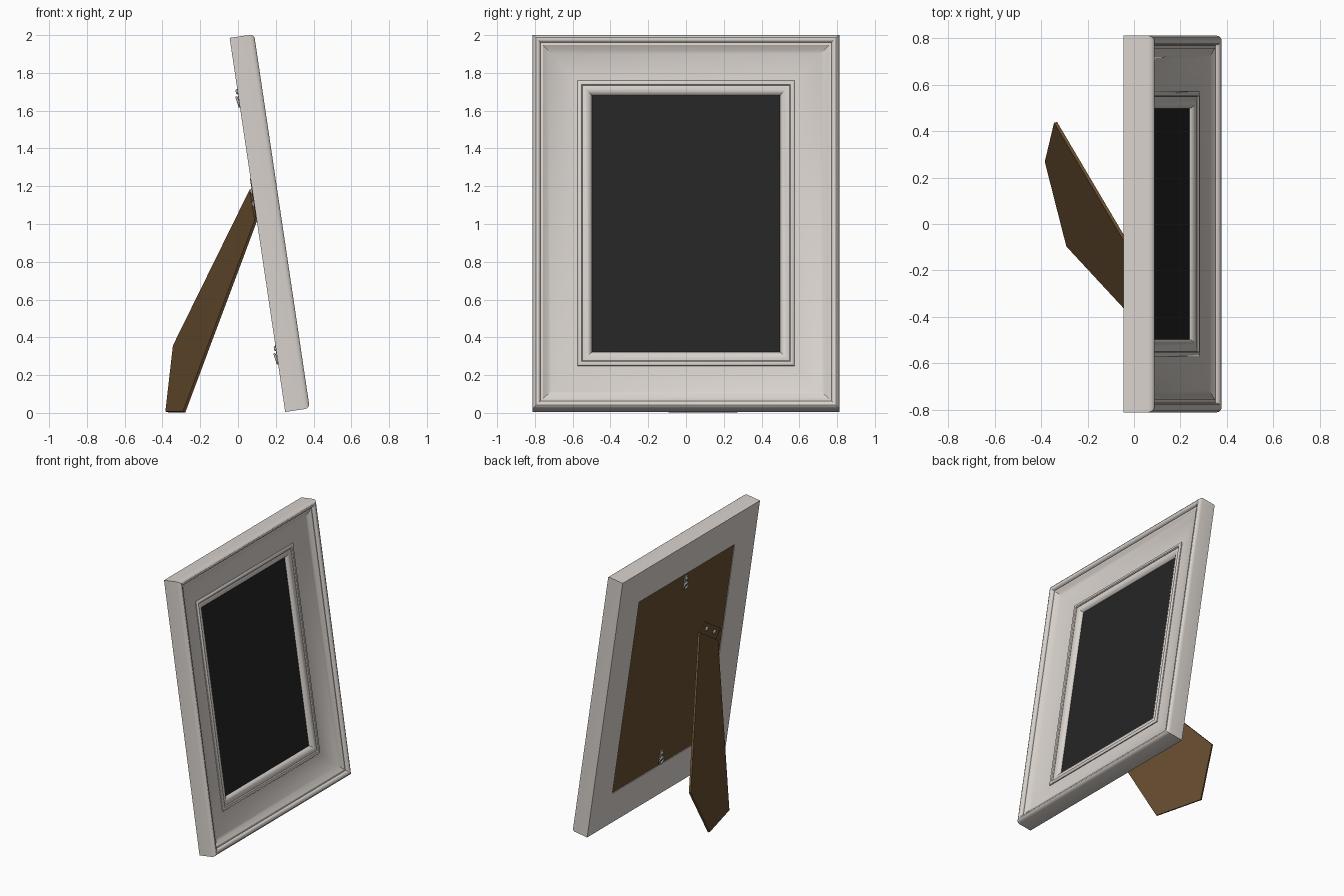
import bpy, bmesh, math
from mathutils import Matrix, Vector

if "Cube" in bpy.data.objects:
    bpy.data.objects.remove(bpy.data.objects["Cube"])

# Local frame space: X = out of the picture face, Y = sideways, Z = up the tilted frame
TILT = math.radians(8.45)
M = Matrix.Translation((0.25, 0, 0.005)) @ Matrix.Rotation(-TILT, 4, 'Y')
HALF_W, HEIGHT = 0.812, 2.002


def mat(name, r, g, b):
    m = bpy.data.materials.new(name)
    m.diffuse_color = (r, g, b, 1)
    m.use_nodes = True
    m.node_tree.nodes["Principled BSDF"].inputs["Base Color"].default_value = m.diffuse_color
    return m


PAINT = mat("warm_white_paint", 0.69, 0.645, 0.605)
BLACK = mat("black_picture", 0.018, 0.018, 0.018)
BROWN = mat("brown_board", 0.14, 0.078, 0.03)
METAL = mat("grey_metal", 0.50, 0.49, 0.47)


def finish(name, bm, material, matrix=M, smooth=True):
    bmesh.ops.recalc_face_normals(bm, faces=bm.faces)
    me = bpy.data.meshes.new(name)
    bm.to_mesh(me)
    bm.free()
    me.materials.append(material)
    if smooth:
        for p in me.polygons:
            p.use_smooth = True
        me.set_sharp_from_angle(angle=math.radians(32))
    ob = bpy.data.objects.new(name, me)
    bpy.context.collection.objects.link(ob)
    ob.matrix_world = matrix
    return ob


def prism(name, points, offset, material, matrix=M):
    """Flat outline extruded by an offset vector."""
    bm = bmesh.new()
    face = bm.faces.new([bm.verts.new(p) for p in points])
    ext = bmesh.ops.extrude_face_region(bm, geom=[face], use_keep_orig=True)
    vs = [g for g in ext["geom"] if isinstance(g, bmesh.types.BMVert)]
    bmesh.ops.translate(bm, verts=vs, vec=offset)
    return finish(name, bm, material, matrix, False)


def plate(name, n0, n1, y0, y1, u0, u1, material):
    pts = [(n0, y0, u0), (n0, y1, u0), (n0, y1, u1), (n0, y0, u1)]
    return prism(name, pts, (n1 - n0, 0, 0), material)


def screw(name, n, y, u, r, depth=0.012):
    bm = bmesh.new()
    bmesh.ops.create_cone(bm, cap_ends=True, segments=20, radius1=r,
                          radius2=r * 0.6, depth=depth)
    mx = M @ Matrix.Translation((n, y, u)) @ Matrix.Rotation(-math.pi / 2, 4, 'Y')
    return finish(name, bm, METAL, mx)


# Moulded frame: (distance in from outer edge, height above back)
profile = [(0, 0), (0, .106), (.003, .118), (.009, .126), (.018, .131),
           (.028, .130), (.036, .125), (.041, .116), (.042, .108),
           (.055, .109), (.063, .104)]
# hollow cove
for i in range(1, 11):
    t = i / 10
    profile.append((.063 + .175 * t, .058 + .046 * (1 - t) ** 2))
# small bead, inner lip and rebate
profile += [(.238, .064), (.243, .069), (.251, .071), (.260, .069), (.265, .063),
            (.265, .060), (.278, .063), (.291, .060), (.303, .053), (.311, .044),
            (.315, .034), (.315, .024), (.247, .024), (.247, 0)]
bm = bmesh.new()
rings = []
for sy, top in ((-1, 0), (1, 0), (1, 1), (-1, 1)):
    rings.append([bm.verts.new((n, sy * (HALF_W - w), HEIGHT - w if top else w))
                  for w, n in profile])
for k in range(4):
    a, b = rings[k], rings[(k + 1) % 4]
    for i in range(len(profile)):
        j = (i + 1) % len(profile)
        bm.faces.new((a[i], a[j], b[j], b[i]))
finish("frame_moulding", bm, PAINT)

# Picture and backing board
e = 0.315
plate("picture", .022, .036, -HALF_W + e, HALF_W - e, e, HEIGHT - e, BLACK)
e = 0.247
plate("backing_board", .005, .023, -HALF_W + e, HALF_W - e, e, HEIGHT - e, BROWN)

# Swung-out easel leg, a five-sided board
leg = [Vector(p) for p in ((-.285, -.095, .005), (-.378, .27, .005), (-.338, .438, .355),
                           (.068, -.25, 1.18), (.095, -.505, 1.02))]
nrm = (leg[4] - leg[3]).cross(leg[2] - leg[3]).normalized()
prism("easel_leg", [p - nrm * .007 for p in leg], nrm * .014, BROWN, Matrix())

# Hinge strip above the leg with two screws
inv = M.inverted()
d, f = inv @ leg[3], inv @ leg[4]
h = Vector((0, f.y - d.y, f.z - d.z)).normalized()
up = Vector((0, h.z, -h.y))
mid = Vector((-.003, (d.y + f.y) / 2, (d.z + f.z) / 2))
corners = [mid + h * a + up * b for a, b in ((-.13, -.01), (.13, -.01), (.13, .085), (-.13, .085))]
prism("hinge_strip", corners, (.01, 0, 0), BROWN)
for i, s in enumerate((-1, 1)):
    p = mid + h * s * .062 + up * .045
    screw(f"hinge_screw_{i + 1}", -.006, p.y, p.z, .019)

# Hanging rings, one near the top and one near the bottom
for label, u in (("top", 1.70), ("bottom", .325)):
    plate(f"{label}_hanger_tab", -.002, .006, -.016, .016, u - .03, u + .035, METAL)
    screw(f"{label}_hanger_screw", -.004, 0, u + .015, .016)
    bpy.ops.mesh.primitive_torus_add(major_radius=.026, minor_radius=.006,
                                     major_segments=24, minor_segments=8)
    ring = bpy.context.object
    ring.name = f"{label}_hanger_ring"
    ring.data.materials.append(METAL)
    for p in ring.data.polygons:
        p.use_smooth = True
    ring.matrix_world = (M @ Matrix.Translation((-.006, 0, u - .04))
                         @ Matrix.Rotation(math.radians(80), 4, 'Y'))
